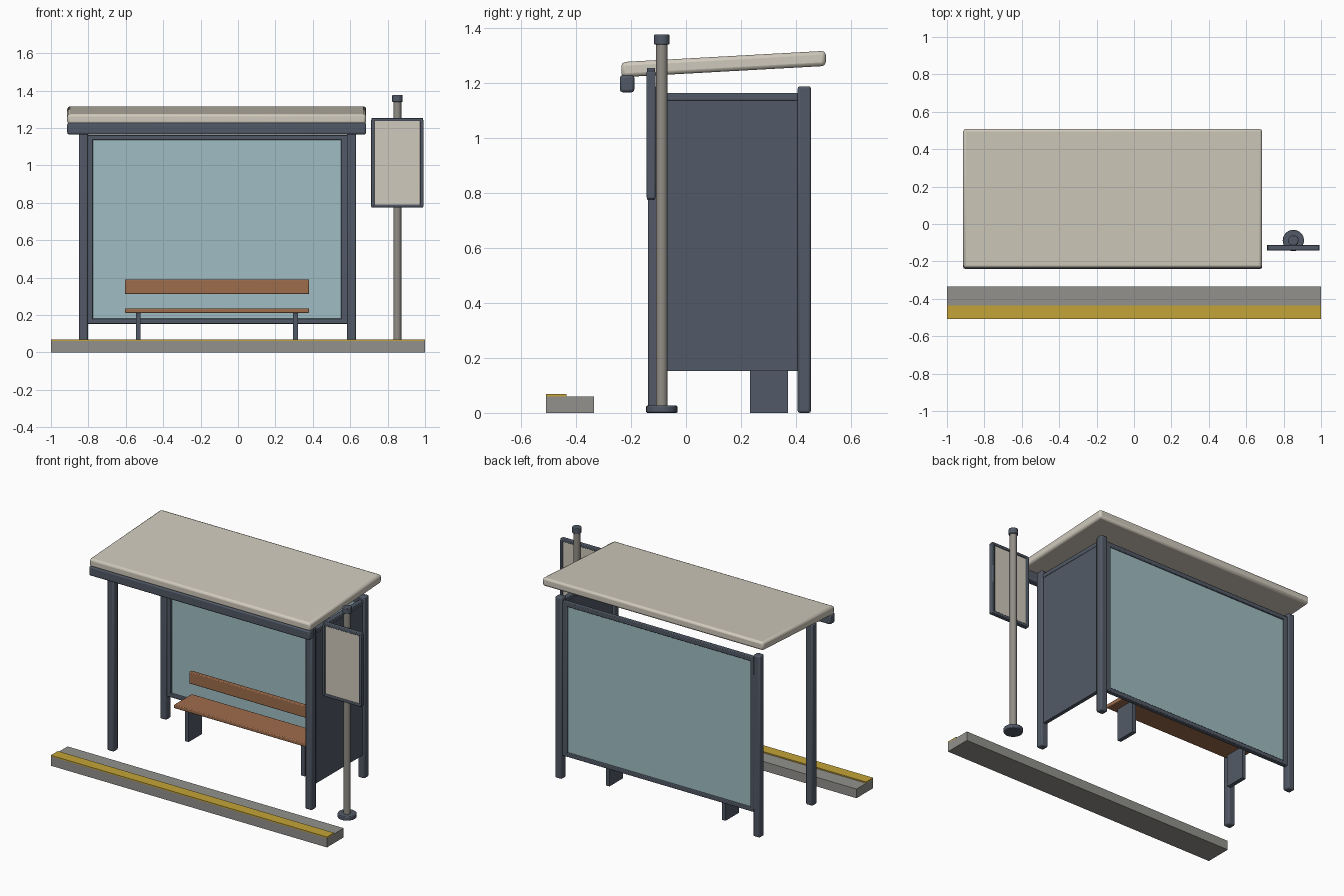
import bpy, bmesh, math

if "Cube" in bpy.data.objects:
    bpy.data.objects.remove(bpy.data.objects["Cube"])

def mat(name, r, g, b):
    m = bpy.data.materials.new(name)
    lin = [(c / 255 / 12.92) if c < 11 else ((c / 255 + 0.055) / 1.055) ** 2.4 for c in (r, g, b)]
    m.diffuse_color = (*lin, 1)
    m.use_nodes = True
    m.node_tree.nodes["Principled BSDF"].inputs["Base Color"].default_value = m.diffuse_color
    return m

DARK = mat("dark steel", 82, 90, 103)
BEIGE = mat("cream panel", 208, 202, 188)
GLASS = mat("pale blue glass", 160, 190, 196)
WOOD = mat("brown wood", 158, 108, 76)
POLE = mat("grey pole", 146, 142, 135)
KERB = mat("concrete", 146, 145, 141)
YELLOW = mat("yellow paint", 196, 163, 56)

def finish(bm, name, m, bevel=0, smooth=True):
    me = bpy.data.meshes.new(name)
    bmesh.ops.recalc_face_normals(bm, faces=bm.faces)
    bm.to_mesh(me)
    bm.free()
    o = bpy.data.objects.new(name, me)
    bpy.context.collection.objects.link(o)
    me.materials.append(m)
    if bevel:
        b = o.modifiers.new("bevel", 'BEVEL')
        b.width, b.segments = bevel, 2
    if smooth:
        bpy.ops.object.select_all(action='DESELECT')
        o.select_set(True)
        bpy.context.view_layer.objects.active = o
        bpy.ops.object.shade_smooth_by_angle(angle=math.radians(50))
    return o

def box(name, m, x, y, z, bevel=0, slope=0):
    """Box from (min, max) ranges; slope raises z along y."""
    bm = bmesh.new()
    bmesh.ops.create_cube(bm, size=1)
    for v in bm.verts:
        c = v.co
        yy = y[0] + (c.y + .5) * (y[1] - y[0])
        c.x = x[0] + (c.x + .5) * (x[1] - x[0])
        c.z = z[0] + (c.z + .5) * (z[1] - z[0]) + slope * (yy - y[0])
        c.y = yy
    return finish(bm, name, m, bevel, bevel > 0)

def cyl(name, m, x, y, r, z0, z1, bevel=0):
    bm = bmesh.new()
    bmesh.ops.create_cone(bm, cap_ends=True, segments=24, radius1=r, radius2=r, depth=z1 - z0)
    bmesh.ops.translate(bm, verts=bm.verts, vec=(x, y, (z0 + z1) / 2))
    o = finish(bm, name, m, bevel)
    if bevel:
        o.modifiers["bevel"].limit_method = 'ANGLE'
    return o

# kerb with painted edge
box("kerb", KERB, (-1, 1), (-.508, -.335), (0, .06))
box("kerb_stripe", YELLOW, (-1, 1), (-.508, -.435), (.06, .068))

# four posts
XL, XR = -.827, .607
for side, px in (("left", XL), ("right", XR)):
    for end, py in (("front", -.115), ("back", .43)):
        box(f"{end}_{side}_post", DARK, (px - .024, px + .024), (py - .024, py + .024), (0, 1.187), .008)

# glazed back wall and its frame
box("back_glass", GLASS, (-.79, .57), (.424, .436), (.165, 1.15))
box("back_top_rail", DARK, (XL, XR), (.415, .445), (1.135, 1.163), .004)
box("back_bottom_rail", DARK, (XL, XR), (.415, .445), (.153, .18), .004)
box("back_left_stile", DARK, (XL + .02, -.776), (.415, .445), (.153, 1.163), .004)
box("back_right_stile", DARK, (.55, XR - .02), (.415, .445), (.153, 1.163), .004)

# solid end panel on the right
box("side_panel", DARK, (XR - .012, XR + .012), (-.1, .415), (.152, 1.14))
box("side_top_rail", DARK, (XR - .015, XR + .015), (-.1, .415), (1.135, 1.163), .004)

# sloping roof and front beam
box("roof", BEIGE, (-.913, .685), (-.235, .508), (1.22, 1.275), .014, slope=.055)
box("front_beam", DARK, (-.913, .685), (-.24, -.188), (1.165, 1.228), .01)

# bench
box("seat", WOOD, (-.605, .38), (.2, .385), (.211, .235), .005)
box("backrest", WOOD, (-.605, .38), (.358, .383), (.312, .39), .005)
for i, lx in enumerate((-.533, .308)):
    box(f"bench_leg_{i + 1}", DARK, (lx - .013, lx + .013), (.232, .37), (0, .213))

# stop pole
PX, PY = .852, -.088
cyl("pole", POLE, PX, PY, .021, .01, 1.35)
cyl("pole_base", DARK, PX, PY, .057, 0, .026, .004)
cyl("pole_cap", DARK, PX, PY, .028, 1.338, 1.376, .004)

# sign board with frame
box("sign_panel", BEIGE, (.72, .985), (-.136, -.118), (.785, 1.245))
for i, sx in enumerate((.72, .982)):
    box(f"sign_side_bar_{i + 1}", DARK, (sx - .01, sx + .01), (-.143, -.111), (.778, 1.243), .005)
for i, sz in enumerate((.783, 1.245)):
    box(f"sign_cross_bar_{i + 1}", DARK, (.713, .99), (-.142, -.112), (sz - .009, sz + .009), .004)
